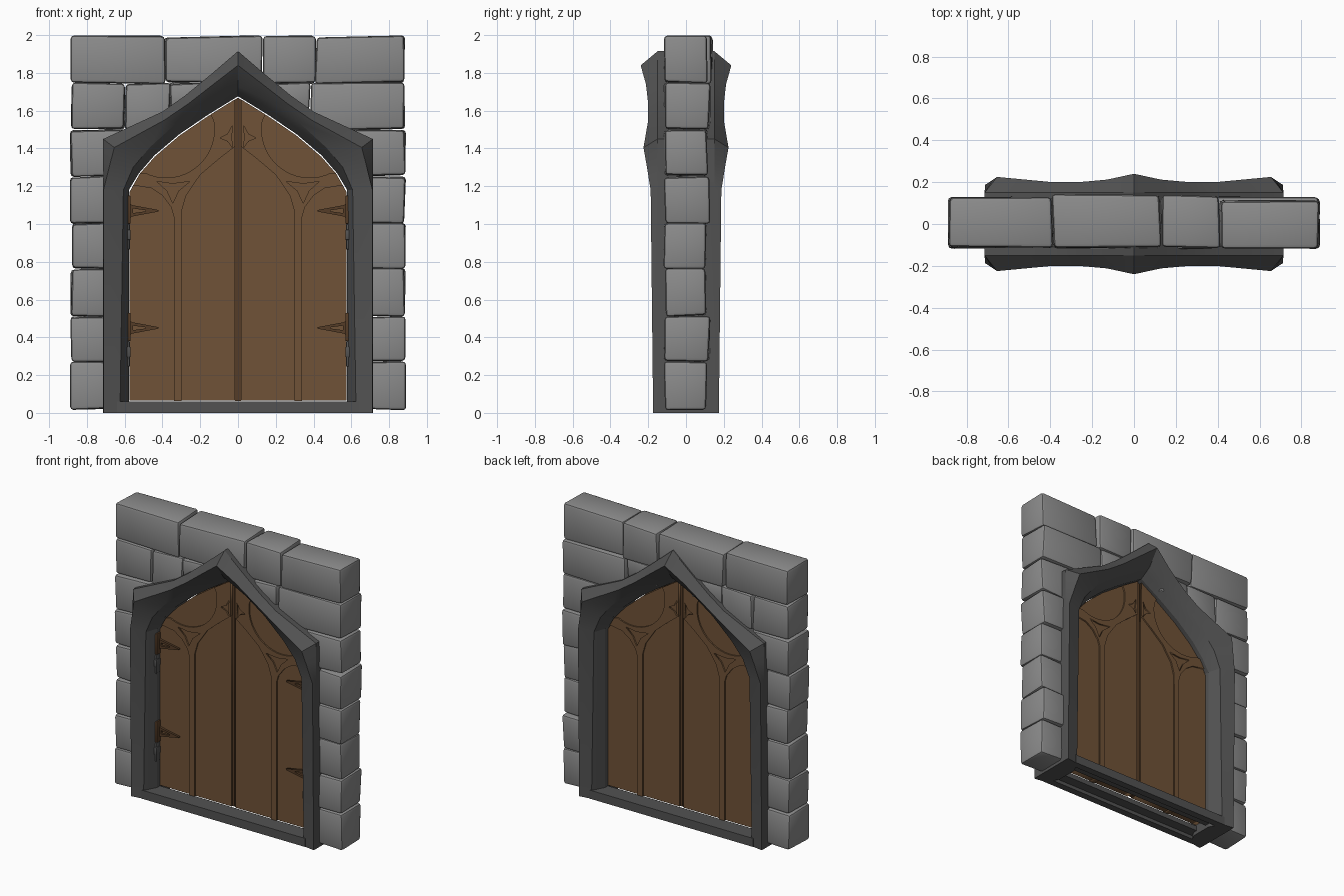
import bpy, bmesh, math, random
from mathutils import Matrix

if "Cube" in bpy.data.objects:
    bpy.data.objects.remove(bpy.data.objects["Cube"])
random.seed(4)


def material(name, rgb):
    m = bpy.data.materials.new(name)
    m.diffuse_color = (*rgb, 1)
    m.use_nodes = True
    m.node_tree.nodes["Principled BSDF"].inputs["Base Color"].default_value = m.diffuse_color
    return m


wood = material("wood", (0.16, 0.085, 0.038))
dark_wood = material("dark_wood", (0.09, 0.045, 0.02))
dark_stone = material("dark_stone", (0.085, 0.085, 0.085))
stone = material("stone", (0.26, 0.26, 0.26))


def add(name, mesh, mat, angle=None):
    ob = bpy.data.objects.new(name, mesh)
    bpy.context.collection.objects.link(ob)
    mesh.materials.clear()
    mesh.materials.append(mat)
    if angle:
        bpy.ops.object.select_all(action='DESELECT')
        ob.select_set(True)
        bpy.context.view_layer.objects.active = ob
        bpy.ops.object.shade_smooth_by_angle(angle=math.radians(angle))
    return ob


def box(name, x, y, z, mat, bevel=0, jitter=0):
    """Box from (min, max) ranges, optionally worn and rounded."""
    bm = bmesh.new()
    bmesh.ops.create_cube(bm, size=1)
    for v in bm.verts:
        v.co = [sum(r) / 2 + c * (r[1] - r[0]) + random.uniform(-jitter, jitter)
                for c, r in zip(v.co, (x, y, z))]
    if bevel:
        bmesh.ops.bevel(bm, geom=bm.edges[:], offset=bevel, segments=2,
                        profile=0.5, affect='EDGES')
    me = bpy.data.meshes.new(name)
    bm.to_mesh(me)
    bm.free()
    return add(name, me, mat, 40 if bevel else None)


def plate(name, loops, half, mat, y=0, side=1):
    """Flat plate in the xz plane; loops after the first are holes."""
    cu = bpy.data.curves.new(name, 'CURVE')
    cu.dimensions, cu.fill_mode, cu.extrude = '2D', 'BOTH', half
    for loop in loops:
        sp = cu.splines.new('POLY')
        sp.points.add(len(loop) - 1)
        sp.use_cyclic_u = True
        for p, (px, pz) in zip(sp.points, loop):
            p.co = (px * side, pz, 0, 1)
    tmp = bpy.data.objects.new(name + "_outline", cu)
    bpy.context.collection.objects.link(tmp)
    dg = bpy.context.evaluated_depsgraph_get()
    me = bpy.data.meshes.new_from_object(tmp.evaluated_get(dg))
    bpy.data.objects.remove(tmp)
    me.transform(Matrix.Translation((0, y, 0)) @ Matrix.Rotation(math.pi / 2, 4, 'X'))
    return add(name, me, mat)


# Wall blocks: side columns, the course beside the arch tip, the top course
def block(x0, x1, z0, z1, back=0.115):
    box("wall_block", (x0, x1), (-0.113, back), (z0, z1), stone, 0.018, 0.007)


rows = [0.02, 0.27, 0.515, 0.765, 1.005, 1.255, 1.5]
for s in (-1, 1):
    for z0, z1 in zip(rows, rows[1:]):
        a, b = sorted((s * 0.884, s * (0.64 if z0 < 1.2 else 0.57)))
        block(a, b, z0, z1 - 0.004, random.uniform(0.105, 0.125))
for x0, x1, z0 in ((-0.884, -0.603, 1.5), (-0.6, -0.362, 1.5), (-0.358, -0.13, 1.61),
                   (0.13, 0.379, 1.61), (0.382, 0.884, 1.5)):
    block(x0, x1, z0, 1.744, 0.125)
for x0, x1, back in ((-0.884, -0.39, 0.125), (-0.387, 0.126, 0.14),
                     (0.13, 0.408, 0.135), (0.411, 0.884, 0.108)):
    block(x0, x1, 1.747, 1.993, back)

# Pointed frame: outer xz, ridge xz and depth, inner lip xz, jamb xz
stations = [
    ((.714, 0), (.712, 0, .174), (.625, 0), (.578, 0)),
    ((.714, 1.18), (.712, 1.18, .187), (.607, 1.18), (.578, 1.18)),
    ((.714, 1.32), (.677, 1.32, .21), (.555, 1.30), (.525, 1.268)),
    ((.714, 1.45), (.655, 1.405, .225), (.467, 1.405), (.443, 1.363)),
    ((.40, 1.595), (.39, 1.55, .20), (.32, 1.54), (.311, 1.475)),
    ((.28, 1.68), (.265, 1.635, .20), (.175, 1.642), (.167, 1.573)),
    ((.14, 1.795), (.13, 1.74, .212), (.09, 1.685), (.085, 1.624)),
    ((0, 1.915), (0, 1.84, .24), (0, 1.728), (0, 1.676)),
]


def section(st, s):
    o, r, i, j = st
    m = [(a + b) / 2 for a, b in zip(i, j)]
    half = [(o[0], .15, o[1]), (r[0], r[2], r[1]), (i[0], .16, i[1]),
            (m[0], .12, m[1]), (j[0], .075, j[1])]
    return [(s * x, -y, z) for x, y, z in half] + [(s * x, y, z) for x, y, z in half[::-1]]


bm = bmesh.new()
rings = [[bm.verts.new(p) for p in section(st, s)]
         for s, run in ((1, stations), (-1, stations[-2::-1])) for st in run]
n = len(rings[0])
for a, b in zip(rings, rings[1:]):
    for k in range(n):
        bm.faces.new((a[k], a[(k + 1) % n], b[(k + 1) % n], b[k]))
bm.faces.new(rings[0])
bm.faces.new(rings[-1])
bmesh.ops.recalc_face_normals(bm, faces=bm.faces[:])
mesh = bpy.data.meshes.new("arch_frame")
bm.to_mesh(mesh)
bm.free()
add("arch_frame", mesh, dark_stone, 20)

# Sill: stepped bars in front and behind, open slot under the door
for s in (-1, 1):
    for a, b, z0 in ((.115, .165, 0), (.045, .115, .025)):
        box("sill_bar", (-.64, .64), sorted((s * a, s * b)), (z0, .06), dark_stone)

# Door leaves with raised tracery
arch = [(.574, 1.17), (.52, 1.266), (.44, 1.357), (.31, 1.468), (.165, 1.567), (.004, 1.67)]
circle = [(.38 + .255 * math.cos(math.radians(t)), 1.5 + .255 * math.sin(math.radians(t)))
          for t in range(-64, -197, -7)]
tracery = ([(.34, .064), (.34, 1.04), (.355, 1.09), (.40, 1.15), (.46, 1.19), (.555, 1.205),
            (.52, 1.266)] + circle + [(.145, 1.58), (.016, 1.66), (.016, 1.41), (.10, 1.345),
            (.20, 1.26), (.275, 1.15), (.298, 1.07), (.30, .064)])
large_tri = [(.43, 1.225), (.345, 1.213), (.255, 1.225), (.315, 1.175), (.345, 1.11), (.375, 1.175)]
small_tri = [(.095, 1.455), (.055, 1.475), (.03, 1.52), (.035, 1.46), (.03, 1.405), (.055, 1.44)]

for s in (-1, 1):
    plate("door_leaf", [[(.016, .066), (.574, .066)] + arch[:-1] + [(.016, 1.66)]],
          .048, wood, side=s)
    plate("door_tracery", [tracery, large_tri, small_tri], .058, wood, side=s)
    plate("centre_stile", [[(.001, .064), (.016, .064), (.016, 1.658), (.001, 1.668)]],
          .036, dark_wood, side=s)
    # Strap hinges: forked spike, knuckle on the door, bracket on the frame
    for z in (.45, 1.07):
        plate("hinge_strap", [[(.585, z + .045), (.56, z + .03), (.42, z + .004), (.42, z - .004),
                               (.56, z - .03), (.585, z - .045)],
                              [(.555, z + .012), (.49, z + .003), (.49, z - .003), (.555, z - .012)]],
              .008, dark_wood, y=-.056, side=s)
        box("hinge_knuckle", sorted((s * .568, s * .598)), (-.09, -.045),
            (z - .07, z + .08), dark_wood, .006)
        box("hinge_pin", sorted((s * .572, s * .598)), (-.09, -.05),
            (z - .205, z - .07), dark_stone, .006)
        box("hinge_bracket", sorted((s * .568, s * .612)), (-.098, -.05),
            (z - .155, z - .10), dark_stone, .006)
